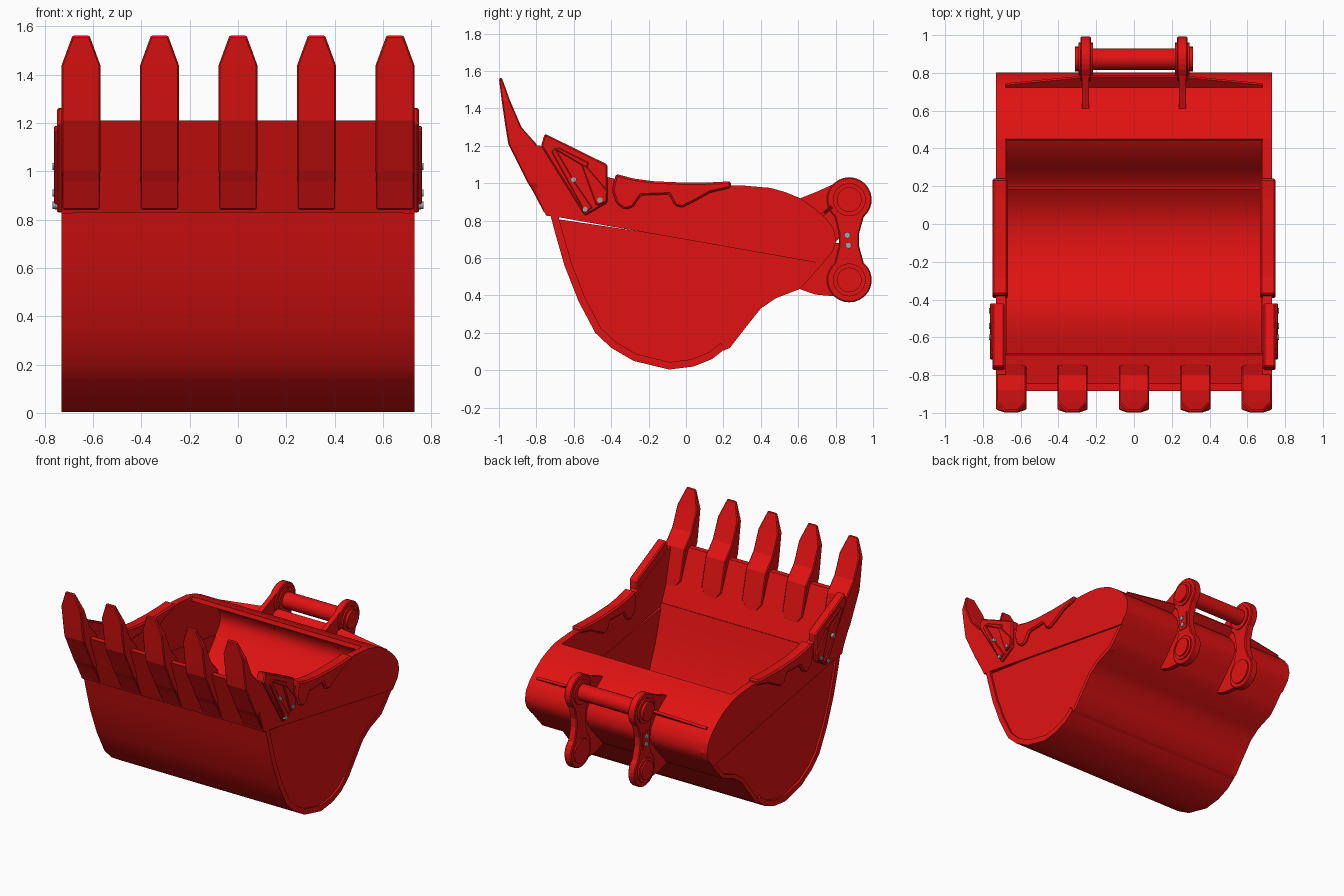
import bpy, bmesh, math
from mathutils import Vector

if "Cube" in bpy.data.objects:
    bpy.data.objects.remove(bpy.data.objects["Cube"])


def material(name, rgb):
    m = bpy.data.materials.new(name)
    m.diffuse_color = (*rgb, 1)
    m.use_nodes = True
    m.node_tree.nodes["Principled BSDF"].inputs["Base Color"].default_value = m.diffuse_color
    return m


RED = material("red_paint", (0.75, 0.006, 0.006))
GREY = material("bolt_steel", (0.35, 0.37, 0.38))


def loft(name, rings, mat=RED, mirror=False, bevel=0, smooth=False, closed=True):
    """Skin a list of equal-length vertex rings and cap both ends."""
    bm = bmesh.new()
    rows = [[bm.verts.new(p) for p in r] for r in rings]
    n = len(rows[0])
    for a, b in zip(rows, rows[1:]):
        for i in range(n):
            j = (i + 1) % n
            bm.faces.new((a[i], a[j], b[j], b[i]))
    bm.faces.new(rows[0])
    bm.faces.new(rows[-1])
    bmesh.ops.recalc_face_normals(bm, faces=bm.faces[:])
    me = bpy.data.meshes.new(name)
    bm.to_mesh(me)
    bm.free()
    me.materials.append(mat)
    ob = bpy.data.objects.new(name, me)
    bpy.context.collection.objects.link(ob)
    if bevel:
        b = ob.modifiers.new("bevel", 'BEVEL')
        b.width, b.segments, b.limit_method = bevel, 1, 'ANGLE'
    if mirror:
        ob.modifiers.new("mirror", 'MIRROR').use_mirror_merge = False
    if smooth:
        bpy.ops.object.select_all(action='DESELECT')
        ob.select_set(True)
        bpy.context.view_layer.objects.active = ob
        bpy.ops.object.shade_smooth_by_angle(angle=math.radians(35))
    return ob


def prism(name, pts, x0, x1, **kw):
    """Extrude a (y, z) outline along x."""
    return loft(name, [[(x, y, z) for y, z in pts] for x in (x0, x1)], **kw)


def arc(c, r, a0, a1, n):
    return [(c[0] + r * math.cos(math.radians(a0 + (a1 - a0) * i / n)),
             c[1] + r * math.sin(math.radians(a0 + (a1 - a0) * i / n))) for i in range(n + 1)]


def disc(name, c, r, x0, x1, n=24, **kw):
    return prism(name, arc(c, r, 0, 360, n)[:-1], x0, x1, smooth=True, **kw)


def sheet(name, path, t, hx):
    """Bent plate following an outer (y, z) path, thickened to its left."""
    rings = []
    for i, p in enumerate(path):
        d = Vector(path[min(i + 1, len(path) - 1)]) - Vector(path[max(i - 1, 0)])
        d.normalize()
        q = (p[0] - d.y * t, p[1] + d.x * t)
        rings.append([(-hx, *p), (hx, *p), (hx, *q), (-hx, *q)])
    return loft(name, rings, smooth=True)


# Curved shell: front wrapper, then rear and top
front = [(-.725, .83), (-.70, .735), (-.65, .56), (-.575, .37), (-.485, .2), (-.40, .12),
         (-.28, .05), (-.09, .004), (.04, .02), (.14, .06), (.21, .115)]
rear = [(.20, .105), (.235, .12), (.32, .23), (.40, .33), (.48, .385), (.61, .435), (.67, .50),
        (.73, .57), (.785, .635), (.803, .69), (.79, .755), (.75, .81), (.69, .865), (.61, .92),
        (.53, .953), (.45, .975)]
sheet("front_shell", front, .04, .73)
sheet("rear_shell", rear, .03, .722)

# Side walls: inset lower plate, overlapping upper plate
prism("lower_side_wall", [(-.70, .81)] + [(y * .985 + .003, z + .012) for y, z in front[1:-1]]
      + [(.21, .125)] + rear[1:8] + [(.70, .60)], .675, .716, mirror=True)
prism("upper_side_wall", [(-.745, .825), (-.72, .825), (.73, .57)] + rear[8:]
      + [(.30, .988), (.1, .985), (-.2, .985), (-.41, 1.03), (-.77, 1.2), (-.86, 1.205)],
      .68, .73, mirror=True)

# Cutting lip
prism("cutting_lip", [(-.75, .83), (-.885, 1.21), (-.845, 1.21), (-.69, .83)], -.728, .728)

# Teeth: front y, z, back y, z, front half width, back half width
tooth = [(-.757, .84, -.72, .85, .08, .05), (-.82, .96, -.742, .96, .08, .05),
         (-.845, 1.0, -.75, 1.0, .08, .08), (-.95, 1.21, -.80, 1.21, .08, .08),
         (-.965, 1.3, -.88, 1.3, .08, .08), (-.985, 1.44, -.94, 1.44, .08, .08),
         (-1.0, 1.56, -.985, 1.565, .035, .035)]
for k in range(5):
    x = -.65 + .325 * k
    loft(f"tooth_{k + 1}", [[(x - f, a, b), (x + f, a, b), (x + g, c, d), (x - g, c, d)]
                            for a, b, c, d, f, g in tooth], bevel=.006)

# Side cutters with raised ribs and bolts
prism("side_cutter", [(-.775, 1.2), (-.755, 1.265), (-.42, 1.1), (-.42, .895), (-.54, .825)],
      .685, .75, mirror=True, bevel=.008)
prism("cutter_front_rib", [(-.72, 1.17), (-.70, 1.19), (-.59, 1.0), (-.50, .87), (-.54, .84)],
      .74, .762, mirror=True, bevel=.005)
prism("cutter_rear_rib", [(-.56, 1.1), (-.53, 1.09), (-.42, .96), (-.425, .90), (-.48, .88)],
      .74, .762, mirror=True, bevel=.005)
prism("cutter_mid_rib", [(-.70, 1.18), (-.68, 1.19), (-.52, 1.11), (-.53, 1.08)],
      .74, .76, mirror=True, bevel=.005)
for k, c in enumerate([(-.60, 1.02), (-.46, .91), (-.54, .86)]):
    disc(f"cutter_bolt_{k + 1}", c, .015, .74, .768, n=12, mat=GREY, mirror=True)

# Edge guards straddling the side walls
prism("edge_guard", [(-.375, 1.05), (-.28, 1.025), (-.17, 1.01), (0, 1.003), (.14, 1.005),
                     (.24, 1.01), (.24, .975), (.13, .95), (.04, .90), (-.02, .87), (-.06, .88),
                     (-.09, .94), (-.24, .935), (-.285, .87), (-.33, .86), (-.37, .89),
                     (-.395, .96)], .667, .75, mirror=True, bevel=.01)

# Hinge ears
TOP, LOW = (.873, .912), (.873, .483)
prism("hinge_ear", arc(TOP, .12, -50, 230, 20) + [(.818, .73), (.818, .665)]
      + arc(LOW, .12, 130, 410, 20) + [(.925, .665), (.925, .73)],
      .228, .283, mirror=True, bevel=.006)
prism("ear_upper_base", [(.60, .915), (.70, .955), (.80, 1.0), (.87, .93), (.84, .72), (.79, .68),
                         (.73, .80)], .238, .274, mirror=True)
prism("ear_lower_base", [(.60, .437), (.69, .405), (.80, .395), (.87, .45), (.84, .68), (.78, .68),
                         (.70, .56)], .238, .274, mirror=True)
for part, c, x1 in (("upper", TOP, .312), ("lower", LOW, .305)):
    disc(part + "_boss_ring", c, .088, .218, .294, mirror=True)
    disc(part + "_boss_cap", c, .066, .22, x1, mirror=True)
for k, c in enumerate([(.862, .722), (.868, .668)]):
    disc(f"ear_bolt_{k + 1}", c, .017, .27, .297, n=12, mat=GREY, mirror=True)
prism("bolt_pad", [(.835, .76), (.905, .76), (.905, .635), (.835, .635)], .27, .288, mirror=True)

# Upper hinge pin
disc("hinge_pin", TOP, .057, -.24, .24)

# Tapered stiffener across the back of the shell
loft("shell_rib", [[(x, .705, .822), (x, .715, .808), (x, .715 + w, .808 + w * .85),
                    (x, .705 + w, .822 + w * .85)]
                   for x, w in ((-.68, .03), (-.25, .072), (.25, .072), (.68, .03))])
